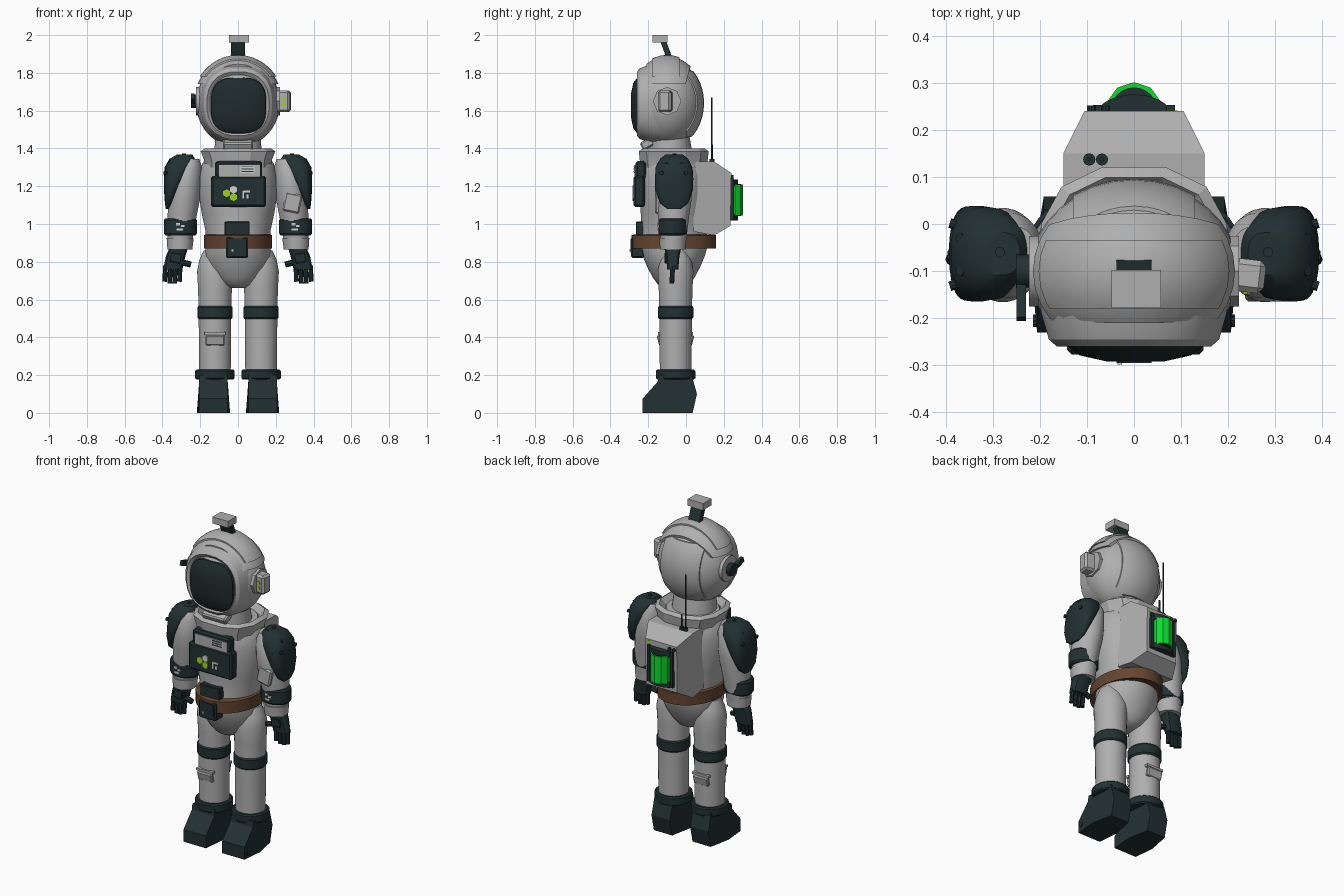
import bpy, bmesh
from math import sin, cos, pi, copysign
from mathutils import Vector, Matrix, Euler

if "Cube" in bpy.data.objects:
    bpy.data.objects.remove(bpy.data.objects["Cube"])


def material(name, r, g, b):
    m = bpy.data.materials.new(name)
    m.use_nodes = True
    m.diffuse_color = (r, g, b, 1)
    m.node_tree.nodes["Principled BSDF"].inputs["Base Color"].default_value = (r, g, b, 1)
    return m


GREY = material("suit grey", .43, .43, .43)
DARK = material("dark teal", .016, .03, .032)
VISOR = material("visor black", .014, .024, .026)
BROWN = material("belt brown", .13, .06, .03)
GREEN = material("tank green", .004, .72, .03)
LIME = material("light lime", .35, .65, .01)
WHITE = material("mark white", .65, .65, .65)


def finish(name, bm, mat, angle=.6):
    bmesh.ops.recalc_face_normals(bm, faces=bm.faces)
    me = bpy.data.meshes.new(name)
    bm.to_mesh(me)
    bm.free()
    me.materials.append(mat)
    me.shade_smooth()
    me.set_sharp_from_angle(angle=angle)
    ob = bpy.data.objects.new(name, me)
    bpy.context.collection.objects.link(ob)
    return ob


def box(name, at, size, mat, rot=(0, 0, 0), bevel=0):
    bm = bmesh.new()
    bmesh.ops.create_cube(bm, size=1, matrix=Matrix.LocRotScale(Vector(at), Euler(rot), Vector(size)))
    if bevel:
        bmesh.ops.bevel(bm, geom=bm.edges[:], offset=bevel, segments=1, affect='EDGES')
    return finish(name, bm, mat)


def loft(name, rings, mat, axis='z', seg=32, power=2, angle=.6):
    """Stack of superellipses; each ring is (x, y, z, radius 1, radius 2)."""
    bm = bmesh.new()
    loops = []
    for x, y, z, a, b in rings:
        loop = []
        for i in range(seg):
            t = 2 * pi * (i + .5) / seg
            u = a * copysign(abs(cos(t)) ** (2 / power), cos(t))
            v = b * copysign(abs(sin(t)) ** (2 / power), sin(t))
            loop.append(bm.verts.new((x + u, y + v, z) if axis == 'z' else (x + u, y, z + v)))
        loops.append(loop)
    for p, q in zip(loops, loops[1:]):
        for i in range(seg):
            j = (i + 1) % seg
            bm.faces.new((p[i], p[j], q[j], q[i]))
    bm.faces.new(loops[0])
    bm.faces.new(loops[-1])
    return finish(name, bm, mat, angle)


def rod(name, p, q, r, mat, seg=16):
    p, q = Vector(p), Vector(q)
    bm = bmesh.new()
    turn = (q - p).to_track_quat('Z', 'Y').to_matrix().to_4x4()
    bmesh.ops.create_cone(bm, cap_ends=True, segments=seg, radius1=r, radius2=r,
                          depth=(q - p).length, matrix=Matrix.Translation((p + q) / 2) @ turn)
    return finish(name, bm, mat)


def ball(name, at, radii, mat, cuts=()):
    """Ellipsoid, keeping only the side each cut's normal points to."""
    bm = bmesh.new()
    bmesh.ops.create_uvsphere(bm, u_segments=32, v_segments=20, radius=1,
                              matrix=Matrix.LocRotScale(Vector(at), None, Vector(radii)))
    for co, no in cuts:
        bmesh.ops.bisect_plane(bm, geom=bm.verts[:] + bm.edges[:] + bm.faces[:],
                               plane_co=co, plane_no=no, clear_inner=True)
        bmesh.ops.holes_fill(bm, edges=[e for e in bm.edges if e.is_boundary])
    return finish(name, bm, mat)


def prism(name, profile, x, half, mat, narrow):
    """Side outline in y, z drawn across x; narrow(y, z) scales the width."""
    bm = bmesh.new()
    ends = [[bm.verts.new((x + s * half * narrow(y, z), y, z)) for y, z in profile] for s in (-1, 1)]
    n = len(profile)
    for i in range(n):
        j = (i + 1) % n
        bm.faces.new((ends[0][i], ends[0][j], ends[1][j], ends[1][i]))
    for e in ends:
        bm.faces.new(e)
    return finish(name, bm, mat, .4)


# Torso, collar and belt
Y = -.065
loft("torso", [(0, Y, z, a, b) for z, a, b in (
    (.66, .035, .05), (.68, .085, .085), (.715, .125, .11), (.77, .158, .14), (.83, .176, .165),
    (.9, .172, .185), (.96, .172, .175), (1.05, .192, .175), (1.15, .208, .182), (1.25, .208, .184),
    (1.32, .19, .175), (1.37, .15, .14))], GREY)
loft("collar", [(0, Y, z, a, b) for z, a, b in (
    (1.3, .18, .178), (1.34, .185, .185), (1.385, .203, .19), (1.4, .18, .168),
    (1.365, .15, .14))], GREY, seg=12, power=2.5, angle=.3)
loft("neck", [(0, -.08, 1.34, .13, .12), (0, -.09, 1.46, .12, .11)], GREY)
loft("belt", [(0, Y, .875, .175, .215), (0, Y, .87, .182, .225),
              (0, Y, .94, .182, .225), (0, Y, .945, .172, .21)], BROWN)
box("belt_pouch", (-.005, -.255, .875), (.118, .07, .11), DARK, bevel=.008)
box("pouch_flap", (0, -.291, .885), (.075, .008, .07), DARK)
box("pouch_stud", (-.03, -.296, .86), (.01, .004, .012), WHITE)
box("belt_plate", (-.005, -.24, .968), (.132, .05, .09), DARK, bevel=.004)

# Chest control panel
box("chest_panel", (.003, -.247, 1.172), (.29, .06, .165), DARK, bevel=.01)
box("chest_panel_top", (.003, -.24, 1.285), (.25, .055, .095), DARK, bevel=.01)
box("chest_screen", (.008, -.268, 1.28), (.215, .008, .065), GREY)
box("screen_frame", (.05, -.273, 1.29), (.075, .004, .04), WHITE)
for i in range(3):
    box("screen_line", (.05, -.276, 1.277 + i * .013), (.062, .004, .005), DARK)
for x, z, mat in ((-.06, 1.163, LIME), (-.024, 1.142, LIME), (-.024, 1.182, WHITE)):
    rod("chest_light", (x, -.27, z), (x, -.283, z), .021, mat, 6)
for x, z, w, h in ((.028, 1.155, .01, .042), (.046, 1.172, .035, .01), (.05, 1.145, .012, .02)):
    box("chest_mark", (x, -.279, z), (w, .006, h), WHITE)

# Helmet
C = Vector((0, -.1, 1.64))
R = Vector((.222, .19, .233))
ball("helmet", C, R, GREY)
ball("helmet_hood", C, R * 1.06, GREY, (((0, -.21, 0), (0, 1, 0)), ((0, .02, 1.82), (0, -.9, .25)),
                                       ((0, 0, 1.74), (0, 0, 1))))
ball("helmet_band", C, R * 1.095, GREY, (((0, -.18, 0), (0, 1, 0)), ((0, -.035, 0), (0, -1, 0)),
                                        ((0, 0, 1.78), (0, 0, 1))))
ball("helmet_back_plate", C, R * 1.03, GREY, (((0, .0, 0), (0, 1, 0)), ((-.13, 0, 0), (1, 0, 0)),
                                             ((.13, 0, 0), (-1, 0, 0)), ((0, 0, 1.46), (0, 0, 1)),
                                             ((0, 0, 1.81), (0, 0, -1))))
loft("visor_frame", [(0, y, 1.637, a, b) for y, a, b in (
    (-.13, .205, .216), (-.19, .198, .21), (-.245, .182, .188), (-.26, .165, .17),
    (-.247, .15, .153))], GREY, 'y', 24, 2.4, .35)
loft("visor", [(.003, y, 1.627, a, b) for y, a, b in (
    (-.235, .15, .152), (-.26, .144, .146), (-.279, .118, .12), (-.292, .06, .06))],
    VISOR, 'y', 32, 3)
box("chin_guard", (0, -.205, 1.425), (.16, .07, .045), GREY, (.5, 0, 0), .008)

# Head lamp
box("lamp_post", (0, -.103, 1.92), (.075, .03, .1), DARK, (.35, 0, 0))
box("lamp", (.005, -.138, 1.98), (.105, .08, .04), GREY)

# Ear pieces
for s in (-1, 1):
    rod("ear_disc", (s * .19, -.1, 1.65), (s * .223, -.1, 1.65), .075, GREY, 24 if s < 0 else 8)
rod("ear_hub", (-.22, -.1, 1.65), (-.25, -.1, 1.65), .035, DARK)
box("ear_lever", (-.239, -.135, 1.655), (.02, .14, .03), DARK, (-.3, 0, 0))
box("ear_box", (.243, -.11, 1.65), (.07, .07, .115), GREY, (0, 0, -.12), .012)
for z in (1.63, 1.662):
    rod("ear_light", (.24, -.14, z), (.24, -.149, z), .011, LIME, 8)

# Backpack
prism("backpack", [(.04, .96), (.04, 1.32), (.06, 1.33), (.15, 1.33), (.24, 1.27), (.235, .99),
                   (.15, .94)], 0, .15, GREY, lambda y, z: .7 if y > .2 else 1)
for x in (-.078, .078):
    box("tank_rail", (x, .238, 1.13), (.018, .03, .22), DARK)
for z in (1.035, 1.22):
    loft("tank_cap", [(0, .225, z - .016, .083, .05), (0, .225, z + .016, .083, .05)], DARK)
rod("tank", (0, .241, 1.045), (0, .241, 1.21), .06, GREEN, 10)
for z in (1.05, 1.205):
    rod("tank_rim", (0, .24, z - .008), (0, .24, z + .008), .05, DARK, 24)
box("pack_light", (.08, .237, 1.255), (.025, .008, .014), LIME)
for x in (-.09, -.06):
    rod("pack_knob", (x, .23, 1.25), (x, .252, 1.25), .01, DARK, 10)
for x, top, r in ((-.095, 1.67, .004), (-.068, 1.42, .005)):
    rod("antenna_base", (x, .137, 1.32), (x, .137, 1.345), .013, DARK, 12)
    rod("antenna", (x, .137, 1.33), (x, .137, top), r, DARK, 8)

for s, side in ((-1, "right_"), (1, "left_")):
    # Leg, bands and boot
    x = s * .122
    loft(side + "leg", [(x, -.055, z, r, r) for z, r in (
        (.18, .083), (.3, .085), (.55, .087), (.66, .09), (.75, .095), (.81, .083),
        (.86, .06))], GREY)
    for part, z, h, r in (("knee_band", .532, .036, .094), ("ankle_band", .203, .026, .105)):
        loft(side + part, [(x, -.055, z + k * h, r - e, r - e) for k, e in (
            (-1, .008), (-.75, 0), (.75, 0), (1, .008))], DARK)
    prism(side + "boot", [(-.23, 0), (-.23, .075), (-.15, .165), (-.145, .2), (.03, .2), (.058, .1),
                          (.035, 0), (-.1, 0)], s * .13, .088, DARK,
          lambda y, z: .7 if y > 0 else .86 if z > .06 or y < -.2 else 1)
    rod(side + "boot_stud", (s * .19, -.205, .04), (s * .214, -.205, .04), .014, DARK, 10)

    # Arm with cuffs
    loft(side + "arm", [(s * a, -.066, z, r, q) for a, z, r, q in (
        (.25, 1.345, .045, .06), (.265, 1.3, .075, .09), (.278, 1.2, .083, .1), (.284, 1.13, .083, .096),
        (.295, 1.05, .078, .084), (.305, .95, .07, .072), (.308, .87, .06, .063))], GREY)
    loft(side + "wrist_band", [(s * .305, -.07, z, r, r * .87) for z, r in (
        (.94, .08), (.95, .088), (1.02, .088), (1.03, .08))], DARK)
    loft(side + "cuff", [(s * .308, -.07, .865, .066, .068), (s * .306, -.07, .925, .072, .072)], GREY)
    for dx, dz, w in ((-.012, .014, .022), (.012, .004, .018), (-.004, -.014, .034)):
        box(side + "wrist_mark", (s * .305 + dx, -.146, .985 + dz), (w, .008, .012), WHITE)

    # Gloved hand
    loft(side + "glove", [(s * .315, -.07, .87, .05, .045), (s * .33, -.07, .83, .053, .036),
                          (s * .345, -.07, .76, .052, .03)], DARK, seg=12, power=3)
    box(side + "glove_plate", (s * .33, -.103, .82), (.06, .02, .05), DARK, (0, s * -.2, 0), .004)
    for i in range(4):
        a = s * (.306 + i * .026)
        rod(side + "finger", (a, -.07, .78), (a + s * .004, -.075, .685 + .01 * (i in (0, 3))),
            .0125, DARK, 8)
    rod(side + "thumb", (s * .31, -.08, .8), (s * .25, -.085, .785), .016, DARK, 8)

    # Shoulder pad: a shell thinning outward to its lower edge, with bolts
    loft(side + "shoulder_pad", [(s * a, -.063, z, r, q) for a, z, r, q in (
        (.374, 1.08, .008, .035), (.367, 1.11, .02, .075), (.352, 1.18, .04, .1),
        (.333, 1.24, .06, .102), (.312, 1.3, .077, .098), (.295, 1.345, .068, .075),
        (.282, 1.368, .04, .045))], DARK, power=2.5)
    for a, y, z, d in ((.365, -.1, 1.325, (.7, 0, .7)), (.365, -.03, 1.325, (.7, 0, .7)),
                       (.285, -.06, 1.366, (0, 0, 1)), (.384, -.13, 1.27, (1, -.3, 0)),
                       (.384, 0, 1.27, (1, .3, 0))):
        p, d = Vector((s * a, y, z)), Vector((s * d[0], d[1], d[2]))
        rod(side + "pad_bolt", p - d * .015, p + d * .007, .011, DARK, 10)

# Patches on the left arm and right shin
box("arm_pocket", (.288, -.15, 1.112), (.09, .03, .1), GREY, (0, .2, 0), .008)
for y, tilt in ((-.138, .25), (.027, -.25)):
    box("shin_patch", (-.122, y, .385), (.1, .022, .055), GREY, (tilt, 0, 0), .006)
    box("shin_ridge", (-.122, y, .42), (.11, .022, .014), GREY)
